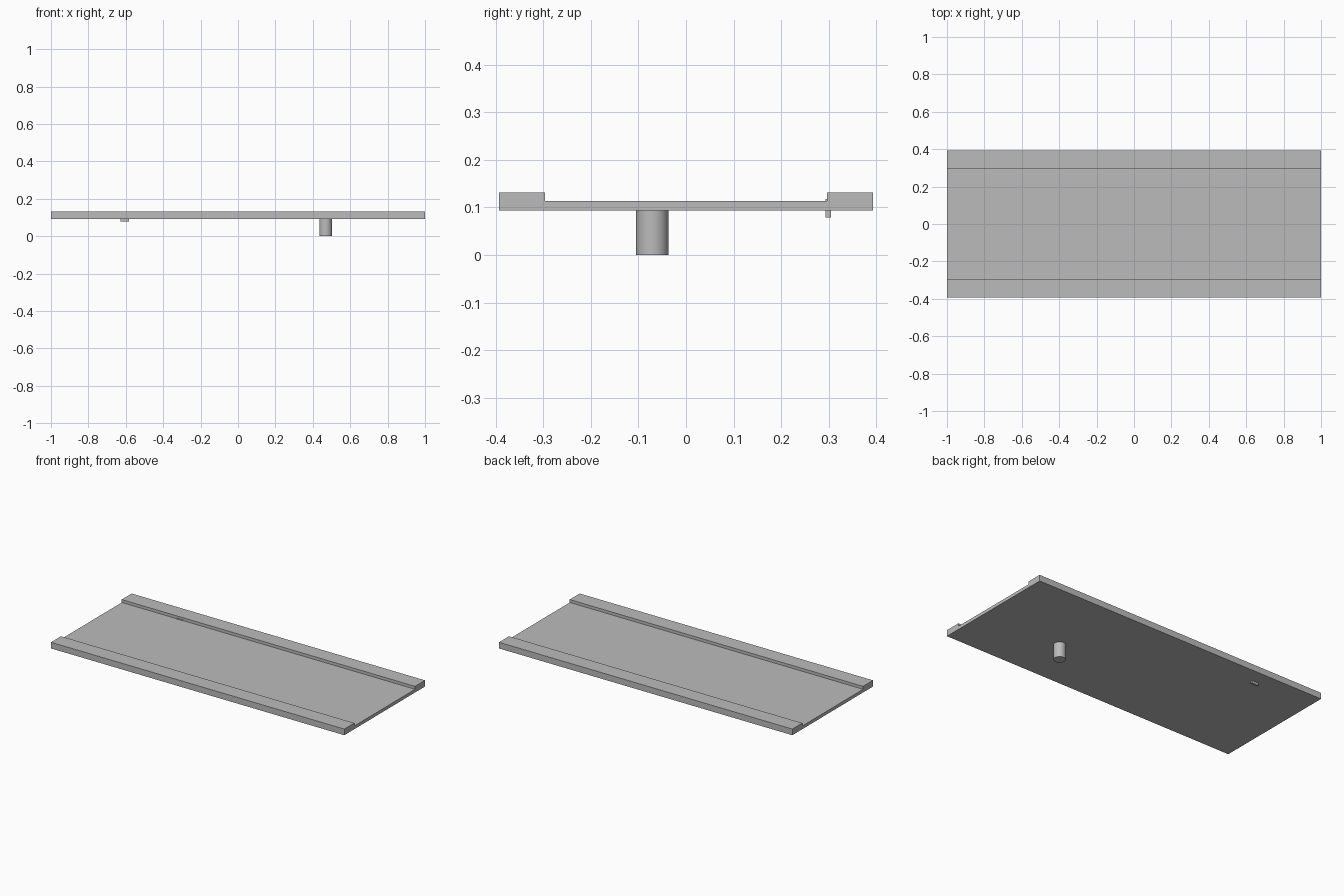
import bpy
import bmesh
import math

cube = bpy.data.objects.get("Cube")
if cube:
    bpy.data.objects.remove(cube, do_unlink=True)

grey = bpy.data.materials.new("plain grey")
grey.use_nodes = True
colour = (0.5, 0.5, 0.5, 1)
grey.diffuse_color = colour
grey.node_tree.nodes["Principled BSDF"].inputs["Base Color"].default_value = colour


def add_object(name, bm):
    bmesh.ops.recalc_face_normals(bm, faces=bm.faces)
    mesh = bpy.data.meshes.new(name)
    bm.to_mesh(mesh)
    bm.free()
    mesh.materials.append(grey)
    obj = bpy.data.objects.new(name, mesh)
    bpy.context.collection.objects.link(obj)
    return obj


# Channel-shaped board: one cross-section swept along x
half_width, rail_inner = 0.393, 0.296
bottom, deck, top = 0.093, 0.113, 0.131
half_profile = [(half_width, bottom), (half_width, top), (rail_inner, top), (rail_inner, deck)]
profile = half_profile + [(-y, z) for y, z in reversed(half_profile)]
bm = bmesh.new()
section = bm.faces.new([bm.verts.new((-1, y, z)) for y, z in profile])
swept = bmesh.ops.extrude_face_region(bm, geom=[section], use_keep_orig=True)
for v in swept["geom"]:
    if isinstance(v, bmesh.types.BMVert):
        v.co.x = 1
add_object("channel_board", bm)

# Round peg under the board
bpy.ops.mesh.primitive_cylinder_add(vertices=48, radius=0.034, depth=bottom + 0.005,
                                    location=(0.469, -0.071, (bottom + 0.005) / 2))
peg = bpy.context.object
peg.name = "round_peg"
peg.data.materials.append(grey)
bpy.ops.object.shade_smooth_by_angle(angle=math.radians(40))

# Small tab through the deck beside the back rail
bm = bmesh.new()
bmesh.ops.create_cube(bm, size=1)
for v in bm.verts:
    v.co.x = -0.606 + v.co.x * 0.045
    v.co.y = 0.299 + v.co.y * 0.011
    v.co.z = 0.079 if v.co.z < 0 else 0.118
add_object("locking_tab", bm)
